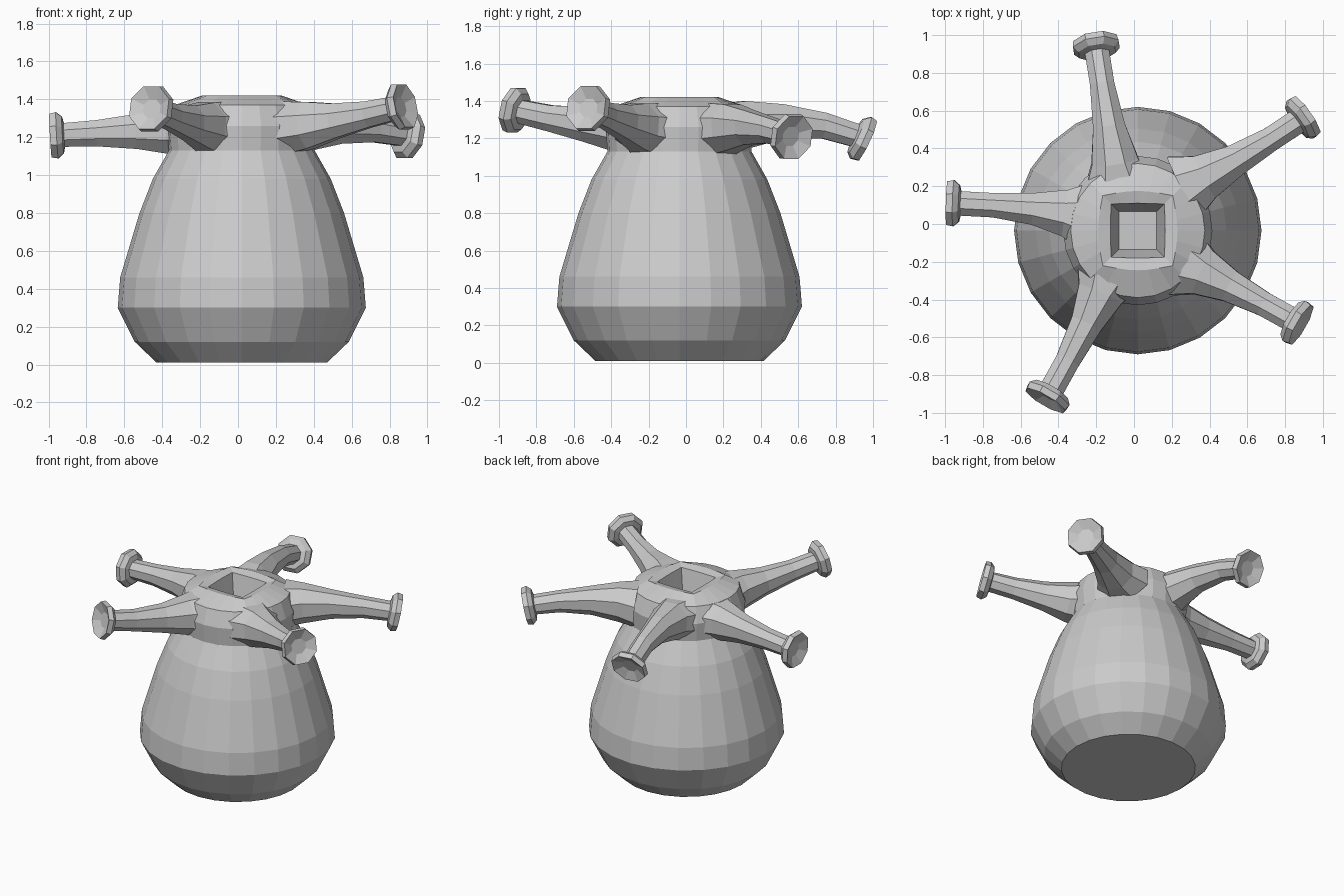
import bpy, bmesh
from math import cos, sin, pi
from mathutils import Vector

if "Cube" in bpy.data.objects:
    bpy.data.objects.remove(bpy.data.objects["Cube"])


def loft(name, rings, cap_start=False, cap_end=False):
    """Skin a list of closed rings (equal point counts) into a flat shaded mesh."""
    bm = bmesh.new()
    vs = [[bm.verts.new(p) for p in ring] for ring in rings]
    n = len(vs[0])
    for a, b in zip(vs, vs[1:]):
        for i in range(n):
            j = (i + 1) % n
            bm.faces.new((a[i], a[j], b[j], b[i]))
    if cap_start:
        bm.faces.new(vs[0][::-1])
    if cap_end:
        bm.faces.new(vs[-1])
    mesh = bpy.data.meshes.new(name)
    bm.to_mesh(mesh)
    bm.free()
    obj = bpy.data.objects.new(name, mesh)
    bpy.context.collection.objects.link(obj)
    return obj


# Pot body, shoulder and square mouth as one turned skin
CX, CY, SIDES = 0.02, -0.035, 24


def pot_ring(r, z, square=0.0):
    pts = []
    for i in range(SIDES):
        a = 2 * pi * i / SIDES
        k = 1 + square * (1 / max(abs(cos(a)), abs(sin(a))) - 1)
        pts.append((CX + r * k * cos(a), CY + r * k * sin(a), z))
    return pts


profile = [
    (0.45, 0.01), (0.565, 0.12), (0.655, 0.30), (0.642, 0.46),
    (0.54, 0.80), (0.47, 0.98), (0.385, 1.13), (0.395, 1.26), (0.355, 1.37),
    (0.21, 1.42, 0.6), (0.145, 1.405, 0.9), (0.10, 1.22, 1.0),
]
loft("pot_body", [pot_ring(*p) for p in profile], True, True)


# Arms: tapered octagonal limbs ending in dished suckers
def arm(name, root, bend, tip):
    root, bend, tip = Vector(root), Vector(bend), Vector(tip)

    def section(c, d, w, h):
        side = d.cross(Vector((0, 0, 1))).normalized()
        up = side.cross(d).normalized()
        return [c + side * (w * cos(a)) + up * (h * sin(a))
                for a in (2 * pi * (i + 0.5) / 8 for i in range(8))]

    rings = []
    for t, w, h in [(0, .20, .15), (.16, .135, .135), (.4, .092, .10),
                    (.7, .07, .075), (.94, .07, .068)]:
        c = root * (1 - t) ** 2 + bend * (2 * t * (1 - t)) + tip * t * t
        d = ((bend - root) * (1 - t) + (tip - bend) * t).normalized()
        rings.append(section(c, d, w, h))
    d = (tip - bend).normalized()
    for off, r in [(-.035, .105), (-.005, .132), (.03, .125), (.0, .055)]:
        rings.append(section(tip + d * off, d, r, r))
    return loft(name, rings, cap_end=True)


arm("arm_back", (-.08, .20, 1.25), (-.15, .62, 1.35), (-.20, .94, 1.20))
arm("arm_back_right", (.26, .19, 1.25), (.62, .37, 1.28), (.89, .56, 1.21))
arm("arm_front_right", (.27, -.21, 1.25), (.58, -.36, 1.29), (.86, -.52, 1.36))
arm("arm_front", (-.13, -.26, 1.25), (-.28, -.61, 1.27), (-.455, -.91, 1.35))
arm("arm_left", (-.25, .04, 1.24), (-.60, .10, 1.23), (-.96, .11, 1.21))
